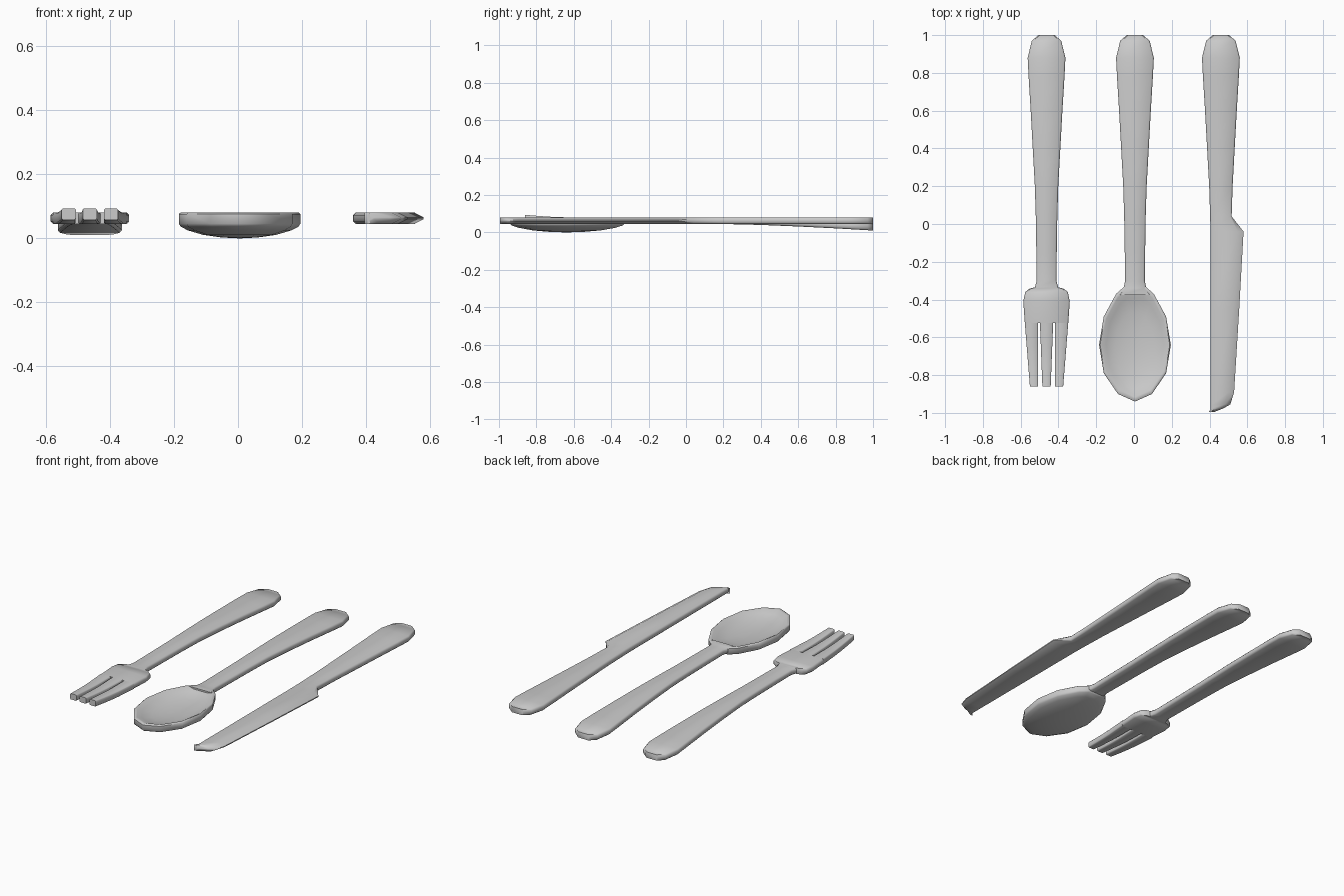
import bpy, bmesh, math

if "Cube" in bpy.data.objects:
    bpy.data.objects.remove(bpy.data.objects["Cube"])

Z0, Z1 = 0.045, 0.081   # underside and top of the flat metal


def finish(name, bm):
    bmesh.ops.remove_doubles(bm, verts=bm.verts, dist=1e-5)
    bmesh.ops.recalc_face_normals(bm, faces=bm.faces)
    me = bpy.data.meshes.new(name)
    bm.to_mesh(me)
    bm.free()
    ob = bpy.data.objects.new(name, me)
    bpy.context.collection.objects.link(ob)
    bpy.ops.object.select_all(action='DESELECT')
    ob.select_set(True)
    bpy.context.view_layer.objects.active = ob
    bpy.ops.object.shade_smooth_by_angle(angle=math.radians(50))
    return ob


def bridge(bm, a, b):
    n = len(a)
    for i in range(n):
        j = (i + 1) % n
        bm.faces.new((a[i], a[j], b[j], b[i]))


def loft(name, stations, lift=lambda y: 0.0, bevel=0.008, edge=None):
    """Stations (y, left, right); edge gives a pinched right side for a blade."""
    bm = bmesh.new()
    rings = []
    for y, l, r in stations:
        dz, b = lift(y), bevel
        rz = edge(y) if edge else b        # how far the right side is pinched
        rx = 0.03 if rz > b else b
        pts = [(l, Z0 + b), (l + b, Z0), (r - rx, Z0), (r, Z0 + rz),
               (r, Z1 - rz), (r - rx, Z1), (l + b, Z1), (l, Z1 - b)]
        rings.append([bm.verts.new((x, y, z + dz)) for x, z in pts])
    for a, b in zip(rings, rings[1:]):
        bridge(bm, a, b)
    bm.faces.new(rings[0])
    bm.faces.new(rings[-1])
    return finish(name, bm)


# shared handle outline: (y, half width)
HANDLE = [(1.0, 0.043), (0.97, 0.078), (0.88, 0.10), (0.78, 0.095), (0.6, 0.084),
          (0.4, 0.073), (0.2, 0.062), (0.04, 0.057)]
NECK = [(-0.15, 0.054), (-0.3, 0.052)]


def droop(y):
    return -0.035 * (max(0, y - 0.2) / 0.8) ** 1.4


def tine_rise(y):
    return 0.013 * (max(0, -0.65 - y) / 0.21) ** 1.5 + droop(y)


def centred(cx, rows):
    return [(y, cx - h, cx + h) for y, h in rows]


# fork handle and head
FX = -0.463
HEAD = [(-0.335, 0.062), (-0.342, 0.09), (-0.36, 0.113), (-0.41, 0.123), (-0.525, 0.115)]
loft("fork_handle_and_head", centred(FX, HANDLE + NECK + HEAD), tine_rise)

# fork tines, tapering to the tips
for side, name in ((-1, "left"), (0, "middle"), (1, "right")):
    rows = []
    for i in range(6):
        t = i / 5
        y = -0.523 - 0.337 * t
        c = FX + side * (0.080 - 0.014 * t)
        h = 0.035 - 0.013 * t
        rows.append((y, c - h, c + h))
    loft("fork_tine_" + name, rows, tine_rise, bevel=0.004)

# spoon handle
SX = 0.005
loft("spoon_handle", centred(SX, HANDLE + NECK + [(-0.34, 0.06), (-0.375, 0.085)]), droop)

# spoon bowl: rim outline scaled inward to form dished top and bottom
half = [(0.055, -0.33), (0.10, -0.37), (0.165, -0.49), (0.19, -0.64),
        (0.165, -0.79), (0.09, -0.90)]
rim = half + [(0, -0.94)] + [(-x, y) for x, y in reversed(half)]
CY = -0.64
PROFILE = [(0.3, 0.003), (0.6, 0.011), (0.85, 0.025), (0.97, 0.037), (1.0, 0.046),
           (1.0, 0.076), (0.97, 0.081), (0.92, 0.079), (0.8, 0.065), (0.55, 0.05), (0.28, 0.043)]
bm = bmesh.new()
rings = [[bm.verts.new((SX + x * s, CY + (y - CY) * s, z)) for x, y in rim]
         for s, z in PROFILE]
for a, b in zip(rings, rings[1:]):
    bridge(bm, a, b)
for ring, z in ((rings[0], 0.0), (rings[-1], 0.04)):
    c = bm.verts.new((SX, CY, z))
    for i in range(len(ring)):
        bm.faces.new((ring[i], ring[(i + 1) % len(ring)], c))
finish("spoon_bowl", bm)

# knife: handle runs straight into a blade with a sharpened right side
blade = [(-0.04, 0.405, 0.58), (-0.45, 0.405, 0.557), (-0.89, 0.405, 0.53),
         (-0.955, 0.405, 0.51), (-0.975, 0.405, 0.475), (-0.995, 0.405, 0.425)]
loft("knife", centred(0.46, HANDLE) + blade,
     edge=lambda y: 0.015 if y < 0 else 0.008)
